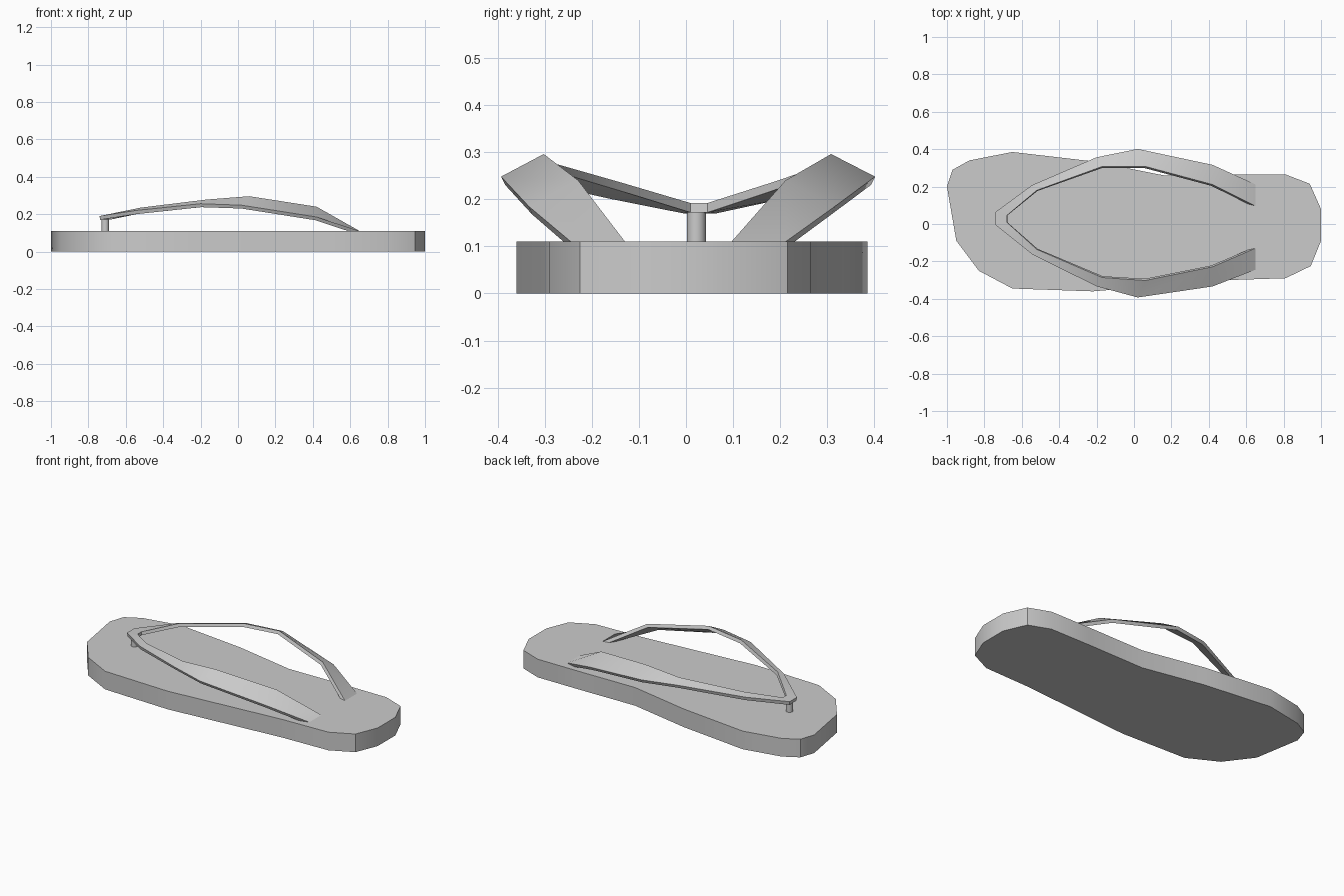
import bpy
import bmesh
import math

default_cube = bpy.data.objects.get("Cube")
if default_cube:
    bpy.data.objects.remove(default_cube, do_unlink=True)

SOLE_TOP = 0.11

# One plain grey for the whole sandal
grey = bpy.data.materials.new("grey_rubber")
grey.use_nodes = True
colour = (0.6, 0.6, 0.6, 1)
grey.diffuse_color = colour
grey.node_tree.nodes["Principled BSDF"].inputs["Base Color"].default_value = colour


def select_only(obj):
    bpy.ops.object.select_all(action="DESELECT")
    obj.select_set(True)
    bpy.context.view_layer.objects.active = obj


def make_object(name, bm):
    mesh = bpy.data.meshes.new(name)
    bm.to_mesh(mesh)
    bm.free()
    mesh.materials.append(grey)
    obj = bpy.data.objects.new(name, mesh)
    bpy.context.collection.objects.link(obj)
    return obj


def smooth_with_sharp_edges(obj):
    select_only(obj)
    bpy.ops.object.shade_smooth_by_angle(angle=math.radians(30))


# Sole: foot-shaped outline raised into a slab
outline = [
    (-1, 0.2), (-0.95, -0.09), (-0.83, -0.25), (-0.65, -0.345),
    (-0.22, -0.36), (0.5, -0.3), (0.81, -0.29), (0.945, -0.225),
    (1, -0.09), (1, 0.08), (0.94, 0.215), (0.81, 0.265), (0.54, 0.265),
    (0.16, 0.26), (-0.22, 0.335), (-0.65, 0.385), (-0.88, 0.34), (-0.97, 0.29),
]
bm = bmesh.new()
base = bm.faces.new([bm.verts.new((x, y, 0)) for x, y in outline])
raised = bmesh.ops.extrude_face_region(bm, geom=[base], use_keep_orig=True)
top_verts = [g for g in raised["geom"] if isinstance(g, bmesh.types.BMVert)]
bmesh.ops.translate(bm, verts=top_verts, vec=(0, 0, SOLE_TOP))
bmesh.ops.recalc_face_normals(bm, faces=bm.faces)
sole = make_object("sole", bm)
smooth_with_sharp_edges(sole)

# Strap: twisting ribbon from heel end to toe, (x, half width, z) of each edge
outer_edge = [(0.65, 0.228, 0.11), (0.42, 0.325, 0.185), (0.02, 0.397, 0.248),
              (-0.2, 0.345, 0.256), (-0.545, 0.185, 0.22), (-0.74, 0.035, 0.19)]
inner_edge = [(0.65, 0.113, 0.11), (0.42, 0.22, 0.24), (0.06, 0.305, 0.296),
              (-0.17, 0.297, 0.278), (-0.52, 0.158, 0.235), (-0.68, 0.018, 0.192)]


def both_sides(edge):
    """Run down one side and back up the other, about a slightly skewed axis."""
    def place(point, side):
        x, half, z = point
        return (x, side * half + 0.005 - 0.033 * x, z)
    return [place(p, 1) for p in edge] + [place(p, -1) for p in reversed(edge)]


bm = bmesh.new()
outer = [bm.verts.new(p) for p in both_sides(outer_edge)]
inner = [bm.verts.new(p) for p in both_sides(inner_edge)]
for i in range(len(outer) - 1):
    bm.faces.new((outer[i], outer[i + 1], inner[i + 1], inner[i]))
strap = make_object("strap", bm)
thickness = strap.modifiers.new("thickness", "SOLIDIFY")
thickness.thickness = 0.02
thickness.offset = -1
select_only(strap)
bpy.ops.object.modifier_apply(modifier=thickness.name)
smooth_with_sharp_edges(strap)

# Toe post: round peg joining the strap to the sole
bm = bmesh.new()
bmesh.ops.create_cone(bm, cap_ends=True, segments=24, radius1=0.02,
                      radius2=0.02, depth=0.08)
toe_post = make_object("toe_post", bm)
toe_post.location = (-0.71, 0.022, SOLE_TOP + 0.03)
smooth_with_sharp_edges(toe_post)
